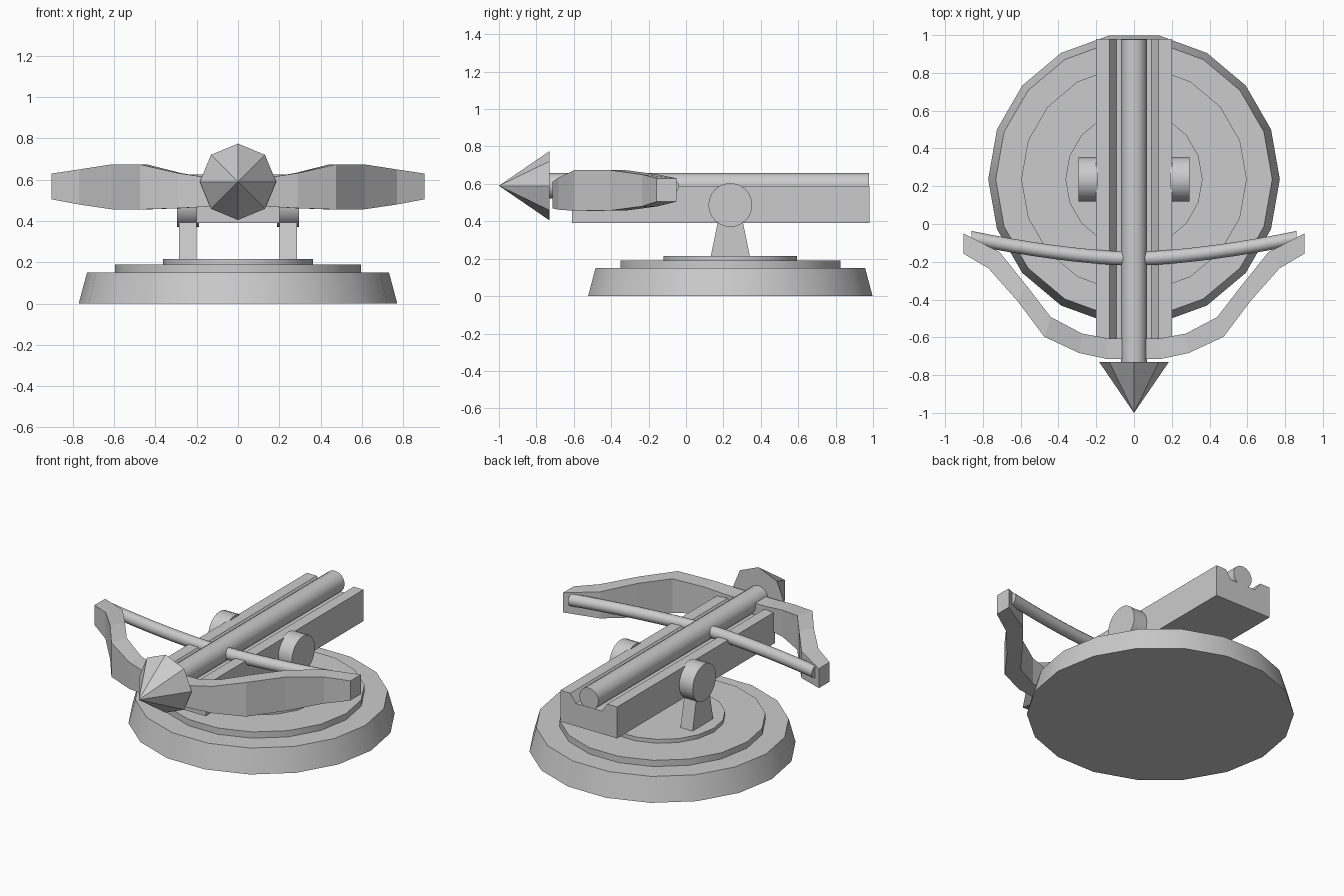
import bpy, bmesh, math
from mathutils import Matrix, Vector

cube = bpy.data.objects.get("Cube")
if cube:
    bpy.data.objects.remove(cube, do_unlink=True)

grey = bpy.data.materials.new("light grey")
grey.use_nodes = True
grey.diffuse_color = (0.6, 0.6, 0.6, 1)
grey.node_tree.nodes["Principled BSDF"].inputs["Base Color"].default_value = (0.6, 0.6, 0.6, 1)

PIVOT_Y = 0.237
BOLT_Z = 0.59


def finish(bm, name, smooth=False):
    bmesh.ops.recalc_face_normals(bm, faces=bm.faces)
    mesh = bpy.data.meshes.new(name)
    bm.to_mesh(mesh)
    bm.free()
    mesh.materials.append(grey)
    obj = bpy.data.objects.new(name, mesh)
    bpy.context.collection.objects.link(obj)
    if smooth:
        bpy.ops.object.select_all(action='DESELECT')
        obj.select_set(True)
        bpy.context.view_layer.objects.active = obj
        bpy.ops.object.shade_smooth_by_angle(angle=math.radians(35))
    return obj


def cone(name, start, end, r1, r2, sides, turn=0, smooth=True):
    """Cone or cylinder running from start to end."""
    start, end = Vector(start), Vector(end)
    axis = end - start
    bm = bmesh.new()
    bmesh.ops.create_cone(bm, cap_ends=True, segments=sides, radius1=r1, radius2=r2,
                          depth=axis.length)
    bmesh.ops.transform(
        bm, verts=bm.verts,
        matrix=Matrix.Translation((start + end) / 2)
        @ axis.to_track_quat('Z', 'Y').to_matrix().to_4x4()
        @ Matrix.Rotation(turn, 4, 'Z'))
    return finish(bm, name, smooth)


def loft(name, rings, smooth=False):
    """Skin matching closed rings and cap both ends."""
    bm = bmesh.new()
    loops = [[bm.verts.new(p) for p in ring] for ring in rings]
    n = len(loops[0])
    for a, b in zip(loops, loops[1:]):
        for i in range(n):
            j = (i + 1) % n
            bm.faces.new((a[i], a[j], b[j], b[i]))
    bm.faces.new(loops[0])
    bm.faces.new(loops[-1])
    return finish(bm, name, smooth)


# Stepped round base, with corners on the x axis
for name, z0, z1, r0, r1 in (("base", 0, 0.15, 0.772, 0.732),
                             ("base_step", 0.15, 0.19, 0.597, 0.597),
                             ("turntable", 0.19, 0.215, 0.363, 0.363)):
    cone(name, (0, PIVOT_Y, z0), (0, PIVOT_Y, z1), r0, r1, 18, math.pi / 2)

# Tapered posts and round pivots on both sides
for side, label in ((1, "left"), (-1, "right")):
    rings = []
    for z, half in ((0.21, 0.105), (0.48, 0.05)):
        rings.append([(side * x, PIVOT_Y + y, z) for x, y in
                      ((0.2, -half), (0.285, -half), (0.285, half), (0.2, half))])
    loft(label + "_post", rings)
    cone(label + "_pivot", (side * 0.19, PIVOT_Y, 0.487), (side * 0.295, PIVOT_Y, 0.487),
         0.117, 0.117, 24)

# Stock with a sloped groove along its top
half = [(0.2, 0.39), (0.2, BOLT_Z), (0.13, BOLT_Z), (0.092, 0.535)]
profile = half + [(-x, z) for x, z in reversed(half)]
loft("stock", [[(x, y, z) for x, z in profile] for y in (-0.61, 0.98)])

# Bolt shaft and faceted head
cone("bolt_shaft", (0, 0.978, BOLT_Z), (0, -0.735, BOLT_Z), 0.068, 0.068, 16)
cone("bolt_head", (0, -0.73, BOLT_Z), (0, -1, BOLT_Z), 0.185, 0, 8, smooth=False)

# Bow: inner point, outer point, bottom and top height from tip to grip
stations = [((0.903, -0.05), (0.903, -0.157), 0.505, 0.63),
            ((0.71, -0.15), (0.77, -0.235), 0.48, 0.65),
            ((0.57, -0.325), (0.615, -0.41), 0.457, 0.674),
            ((0.44, -0.493), (0.475, -0.597), 0.456, 0.674),
            ((0.275, -0.58), (0.29, -0.683), 0.462, 0.632),
            ((0.14, -0.605), (0.14, -0.715), 0.47, 0.61)]


def bow_ring(station, side):
    (xi, yi), (xo, yo), low, high = station
    return [(side * xi, yi, low), (side * xo, yo, low),
            (side * xo, yo, high), (side * xi, yi, high)]


loft("bow", [bow_ring(s, -1) for s in stations]
     + [bow_ring(s, 1) for s in reversed(stations)])

# Bowstring, drawn slightly back in a shallow arc
rings = []
for i in range(-8, 9):
    x = 0.86 * i / 8
    y = -0.184 + 0.14 * (x * x) ** 0.8 / 1.0
    rings.append([(x, y + 0.037 * math.cos(a), 0.588 + 0.037 * math.sin(a))
                  for a in (k * math.tau / 12 for k in range(12))])
loft("bowstring", rings, smooth=True)
